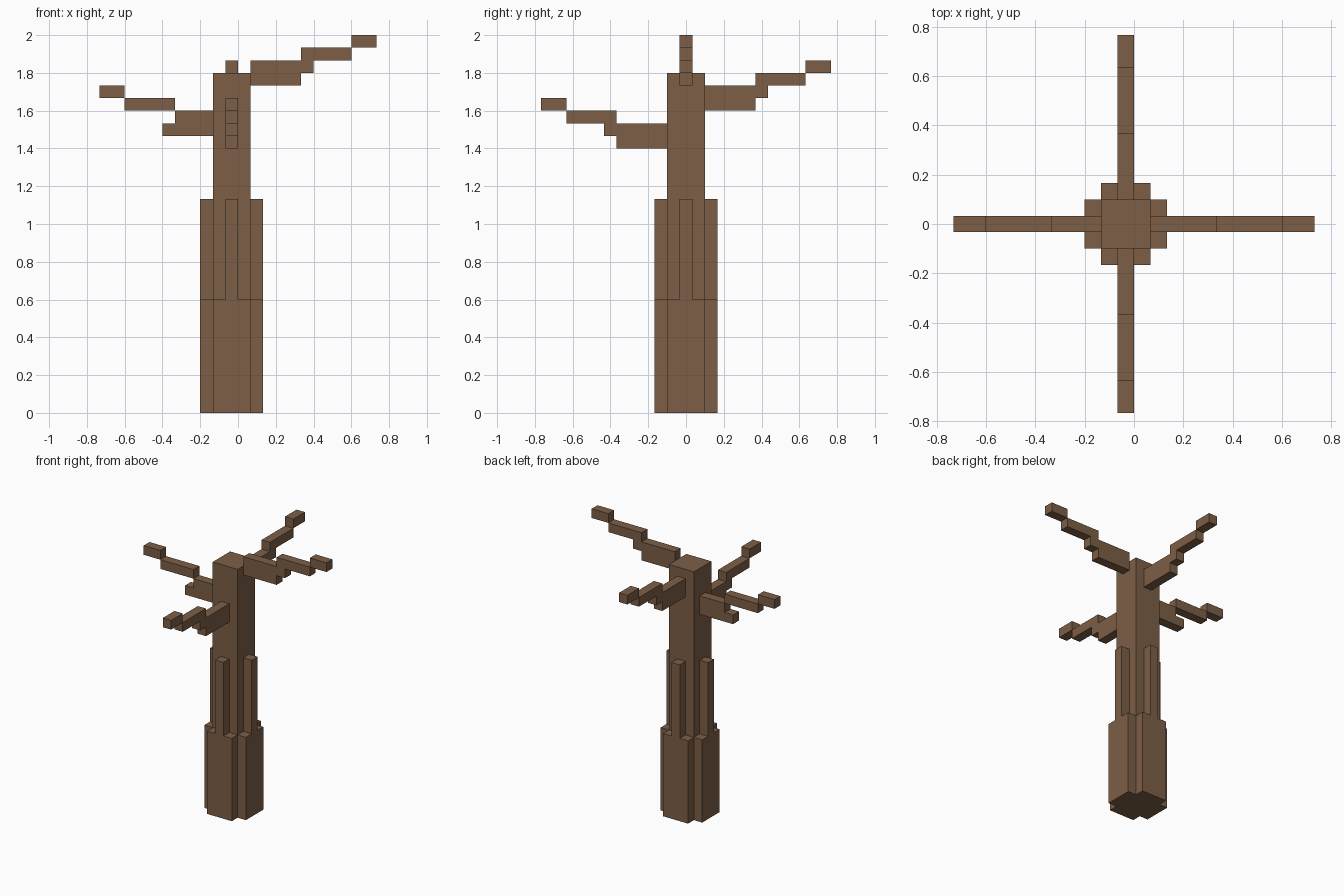
import bpy
import bmesh
from mathutils import Vector

cube = bpy.data.objects.get("Cube")
if cube:
    bpy.data.objects.remove(cube, do_unlink=True)

U = 1 / 15      # one block
CX = -0.5       # trunk axis, in blocks

bark = bpy.data.materials.new("brown bark")
bark.use_nodes = True
COLOR = (0.205, 0.114, 0.061, 1)
bark.diffuse_color = COLOR
bsdf = next(n for n in bark.node_tree.nodes if n.type == 'BSDF_PRINCIPLED')
bsdf.inputs["Base Color"].default_value = COLOR
bsdf.inputs["Roughness"].default_value = 0.9


def blocks(name, boxes, direction=(1, 0)):
    """Boxes (r0, r1, half_width, z0, z1) reaching outwards from the trunk axis."""
    dx, dy = direction
    bm = bmesh.new()
    for r0, r1, w, z0, z1 in boxes:
        verts = bmesh.ops.create_cube(bm, size=1)["verts"]
        for v in verts:
            r = r0 + (v.co.x + 0.5) * (r1 - r0)
            s = v.co.y * 2 * w
            z = z0 + (v.co.z + 0.5) * (z1 - z0)
            v.co = Vector((CX + dx * r - dy * s, dy * r + dx * s, z)) * U
    mesh = bpy.data.meshes.new(name)
    bm.to_mesh(mesh)
    bm.free()
    mesh.materials.append(bark)
    obj = bpy.data.objects.new(name, mesh)
    bpy.context.collection.objects.link(obj)
    return obj


# Trunk
blocks("trunk", [(-1.5, 1.5, 1.5, 0, 27)])

SIDES = {"left": (1, 0), "right": (-1, 0), "back": (0, 1), "front": (0, -1)}

# Wide root slab and narrow ridge on each side of the trunk
for side, d in SIDES.items():
    blocks(side + "_root_slab", [(1.5, 2.5, 1.5, 0, 9)], d)
    blocks(side + "_ridge", [(1.5, 2.5, 0.5, 9, 17)], d)

# Stepped branches: bottom height, then reach of the two lowest rows
BRANCHES = {"left": (26, 5.5, 6.5), "right": (22, 5.5, 4.5),
            "back": (24, 5.5, 6.5), "front": (21, 5.5, 6.5)}
for side, (z, low, high) in BRANCHES.items():
    mid, tip = (5.5, 9.5), (9.5, 11.5)
    if side == "right":                       # thinner, shifted by one block
        mid, tip = (4.5, 8.5), (8.5, 10.5)
    blocks(side + "_branch", [
        (1.5, low, 0.5, z, z + 1),
        (1.5, high, 0.5, z + 1, z + 2),
        (*mid, 0.5, z + 2, z + 3),
        (*tip, 0.5, z + 3, z + 4),
    ], SIDES[side])
